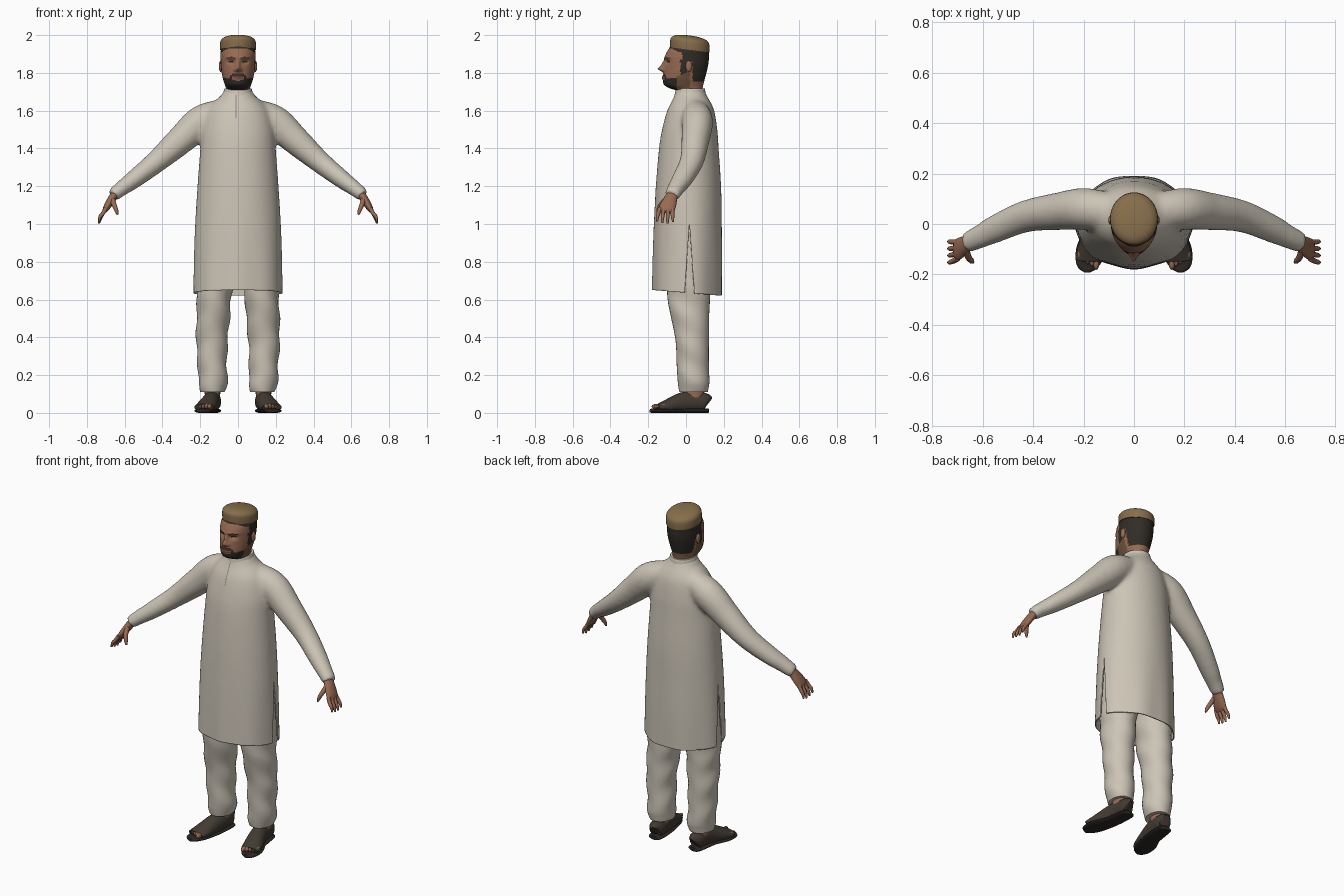
import bpy, bmesh, math
from math import sin, cos, pi, exp
from mathutils import Vector

if "Cube" in bpy.data.objects:
    bpy.data.objects.remove(bpy.data.objects["Cube"])


def material(name, *rgb):
    m = bpy.data.materials.new(name)
    m.use_nodes = True
    m.diffuse_color = (*rgb, 1)
    m.node_tree.nodes["Principled BSDF"].inputs["Base Color"].default_value = (*rgb, 1)
    return m


CLOTH = material("cream cloth", .60, .55, .465)
SEAM = material("seam grey", .25, .23, .19)
SKIN = material("skin", .31, .145, .085)
HAIR = material("dark hair", .03, .025, .02)
STUBBLE = material("stubble", .15, .09, .045)
LIPS = material("lips", .2, .075, .05)
CAP = material("tan cap", .24, .155, .07)
SANDAL = material("sandal leather", .055, .043, .032)
SOLE = material("sandal sole", .025, .021, .018)


def spline(pts, k):
    """Catmull-Rom resampling of a list of tuples."""
    pts = [Vector(p) for p in pts]
    out = []
    for i in range(len(pts) - 1):
        p0, p1, p2, p3 = pts[max(i - 1, 0)], pts[i], pts[i + 1], pts[min(i + 2, len(pts) - 1)]
        for j in range(k):
            t = j / k
            out.append(p1 + (p2 - p0) * (t / 2) + (p0 * 2 - p1 * 5 + p2 * 4 - p3) * (t * t / 2)
                       + (p1 * 3 - p0 - p2 * 3 + p3) * (t ** 3 / 2))
    return out + [pts[-1]]


def tube(bm, pts, n=20, k=4, ref=(0, 1, 0), flat=False):
    """Elliptical sweep through points (x, y, z, radius a, radius b)."""
    pts = spline(pts, k)
    rings = []
    for i, p in enumerate(pts):
        t = (pts[min(i + 1, len(pts) - 1)] - pts[max(i - 1, 0)]).to_3d()
        if flat:
            t = Vector((0, 0, 1))
        u = Vector(ref).cross(t).normalized()
        v = t.cross(u).normalized()
        rings.append([bm.verts.new(Vector(p[:3]) + u * (p[3] * cos(2 * pi * j / n))
                                   + v * (p[4] * sin(2 * pi * j / n))) for j in range(n)])
    for a, b in zip(rings, rings[1:]):
        for j in range(n):
            bm.faces.new((a[j], a[(j + 1) % n], b[(j + 1) % n], b[j]))
    bm.faces.new(rings[0][::-1])
    bm.faces.new(rings[-1])


def ball(bm, loc, size):
    new = bmesh.ops.create_uvsphere(bm, u_segments=14, v_segments=10, radius=1)["verts"]
    for v in new:
        v.co = Vector([c * s + l for c, s, l in zip(v.co, size, loc)])


def finish(name, bm, *mats, angle=50, recalc=True):
    if recalc:
        bmesh.ops.recalc_face_normals(bm, faces=bm.faces)
    for f in bm.faces:
        f.smooth = True
    me = bpy.data.meshes.new(name)
    bm.to_mesh(me)
    bm.free()
    me.set_sharp_from_angle(angle=math.radians(angle))
    for m in mats:
        me.materials.append(m)
    ob = bpy.data.objects.new(name, me)
    bpy.context.scene.collection.objects.link(ob)
    return ob


def upright(rows):
    """Rows (z, half width, front y, back y) to sweep points."""
    return [(0, (f + b) / 2, z, w, (b - f) / 2) for z, w, f, b in rows]


# Tunic: body and sleeves fused into one skin
bm = bmesh.new()
tube(bm, upright([(.55, .24, -.18, .192), (.8, .234, -.176, .193), (1.0, .227, -.17, .19),
                  (1.2, .215, -.16, .186), (1.4, .2, -.143, .173), (1.5, .192, -.127, .166),
                  (1.6, .165, -.1, .15), (1.65, .125, -.075, .128), (1.68, .09, -.062, .11),
                  (1.71, .075, -.055, .1)]), 64, 5, flat=True)
for s in (1, -1):
    tube(bm, [(s * x, y, z, a, b) for x, y, z, a, b in
              [(.07, .045, 1.6, .065, .07), (.19, .06, 1.545, .086, .083), (.3, .05, 1.447, .077, .075),
               (.43, .03, 1.332, .06, .064), (.55, -.02, 1.237, .049, .056),
               (.61, -.05, 1.193, .042, .048), (.665, -.075, 1.15, .036, .042)]], 32, 6)
raw = finish("tunic_raw", bm)
rm = raw.modifiers.new("Remesh", "REMESH")
rm.mode, rm.voxel_size = "VOXEL", .01
deps = bpy.context.evaluated_depsgraph_get()
bm = bmesh.new()
bm.from_mesh(raw.evaluated_get(deps).to_mesh())
bpy.data.objects.remove(raw)
for _ in range(10):
    bmesh.ops.smooth_vert(bm, verts=bm.verts, factor=.5, use_axis_x=True, use_axis_y=True, use_axis_z=True)
# soft folds toward the hem
for v in bm.verts:
    if v.co.z < 1.1:
        r = 1 + .03 * (1.1 - v.co.z) * sin(7 * math.atan2(v.co.y, v.co.x))
        v.co.x *= r
        v.co.y *= r


def cut(co, no, clear=False):
    bmesh.ops.bisect_plane(bm, geom=bm.verts[:] + bm.edges[:] + bm.faces[:],
                           plane_co=co, plane_no=no, clear_inner=clear)


# sloping hem, side slits and the neck placket
apex = Vector((0, .018, 1.0))
n_front, n_back = Vector((0, .37, -.026)), Vector((0, .37, .027))
cut((0, 0, .636), (0, .082, 1), True)
cut(apex, n_front)
cut(apex, n_back)
cut((-.012, 0, 0), (1, 0, 0))
cut((-.007, 0, 0), (1, 0, 0))
slit = []
for f in bm.faces:
    c = f.calc_center_median()
    if c.z < 1 and abs(c.x) > .1 and (c - apex).dot(n_front) > 0 > (c - apex).dot(n_back):
        slit.append(f)
    f.material_index = int(-.012 < c.x < -.007 and 1.56 < c.z < 1.7 and c.y < 0)
bmesh.ops.delete(bm, geom=slit, context="FACES")
tunic = finish("tunic", bm, CLOTH, SEAM, recalc=False)
sol = tunic.modifiers.new("Thickness", "SOLIDIFY")
sol.thickness, sol.offset = .006, -1

# Standing collar
bm = bmesh.new()
tube(bm, upright([(1.66, .088, -.066, .11), (1.685, .079, -.06, .105), (1.715, .073, -.054, .1),
                  (1.718, .068, -.05, .095)]), 40, 3, flat=True)
finish("collar", bm, CLOTH)

# Head and neck, with painted features chosen by position
bm = bmesh.new()
tube(bm, upright([(1.64, .06, -.04, .08), (1.7, .058, -.045, .086), (1.718, .063, -.085, .088),
                  (1.738, .07, -.117, .092), (1.77, .08, -.122, .1), (1.8, .086, -.118, .108),
                  (1.83, .09, -.114, .115), (1.86, .092, -.112, .12), (1.89, .092, -.11, .121),
                  (1.92, .09, -.096, .12), (1.96, .07, -.07, .1)]), 96, 8, flat=True)


def bump(x, z, x0, z0, w, h):
    return exp(-((x - x0) / w) ** 2 - ((z - z0) / h) ** 2)


for v in bm.verts:
    x, y, z = abs(v.co.x), v.co.y, v.co.z
    if y < -.02:
        v.co.y += (-.03 * bump(x, z, 0, 1.821, .013, .014) - .015 * bump(x, z, 0, 1.845, .01, .022)
                   - .008 * bump(x, z, .017, 1.815, .008, .008) + .014 * bump(x, z, .036, 1.857, .018, .012)
                   - .006 * bump(x, z, 0, 1.776, .024, .011) - .006 * bump(x, z, .03, 1.88, .03, .008))
for f in bm.faces:
    c = f.calc_center_median()
    x, y, z = abs(c.x), c.y, c.z
    front = y < -.03
    if (y > .035 and z > 1.755) or (y > -.02 and z > 1.86) or z > 1.928 - max(0, x - .05) * .5:
        f.material_index = 1
    elif front and ((abs(z - 1.882 + abs(x - .035) * .2) < .004 and .013 < x < .06)
                    or (abs(z - 1.859) < .0045 and abs(x - .036) < .014)):
        f.material_index = 1
    elif front and abs(z - 1.775) < .0055 and x < .024:
        f.material_index = 3
    elif y < -.05 and z > 1.71 and (z < 1.757 + x * .25 or (abs(z - 1.79) < .007 and x < .034)
                                    or (abs(x - .036) < .007 and z < 1.79)):
        f.material_index = 1
    elif -.05 < y < .02 and 1.72 < z < 1.8 + y * .4:
        f.material_index = 2
    elif -.03 < y < .005 and 1.79 < z < 1.87:
        f.material_index = 1
finish("head", bm, SKIN, HAIR, STUBBLE, LIPS, angle=80)

# Ears
for s, side in ((1, "left"), (-1, "right")):
    bm = bmesh.new()
    ball(bm, (s * .092, .015, 1.835), (.01, .018, .03))
    finish(side + "_ear", bm, SKIN)

# Round cap, tilted backward
bm = bmesh.new()
tube(bm, upright([(1.922, .094, -.084, .125), (1.95, .095, -.084, .125), (1.972, .091, -.08, .12),
                  (1.988, .072, -.06, .1), (1.996, .04, -.025, .06), (1.998, .004, .015, .023)]), 48, 4, flat=True)
for v in bm.verts:
    v.co.z -= .13 * (v.co.y - .02)
finish("cap", bm, CAP)

# Paired limbs
for s, side in ((1, "left"), (-1, "right")):
    def limb(bm, pts, **kw):
        tube(bm, [(s * p[0], *p[1:]) for p in pts], **kw)

    # Hand with fingers and thumb
    bm = bmesh.new()
    limb(bm, [(.635, -.06, 1.175, .024, .03), (.66, -.077, 1.145, .022, .033), (.682, -.09, 1.11, .02, .04),
              (.7, -.102, 1.08, .016, .043), (.71, -.106, 1.062, .008, .036)])
    for i in range(4):
        d = i - 1.5
        y, drop = -.105 + d * .022, .008 * abs(d - .2)
        limb(bm, [(.699, y, 1.085, .011, .011), (.716, y - .004 + d * .003, 1.055, .0105, .0105),
                  (.73, y - .006 + d * .005, 1.025 + drop, .009, .009),
                  (.736, y - .006 + d * .006, 1.0 + drop, .005, .005)], n=10)
    limb(bm, [(.665, -.1, 1.135, .014, .014), (.657, -.13, 1.105, .013, .013),
              (.645, -.146, 1.075, .011, .011), (.638, -.152, 1.05, .005, .005)], n=10)
    finish(side + "_hand", bm, SKIN)

    # Trouser leg
    bm = bmesh.new()
    limb(bm, [(.105, .015, 1.0, .1, .13), (.118, .015, .75, .1, .12), (.127, .015, .6, .09, .112),
              (.132, .022, .5, .088, .1), (.138, .033, .38, .083, .088), (.136, .036, .25, .077, .085),
              (.133, .04, .17, .077, .084), (.132, .04, .135, .072, .08), (.132, .04, .11, .064, .075)],
         n=32, k=5, flat=True)
    for v in bm.verts:
        v.co.x += .004 * sin(v.co.z * 40 + v.co.y * 20)
    finish(side + "_trouser_leg", bm, CLOTH)

    # Ankle and toes
    bm = bmesh.new()
    limb(bm, [(.135, .045, .14, .042, .05), (.135, .045, .06, .04, .052)], flat=True)
    for i in range(5):
        ball(bm, (s * (.15 + i * .0165), -.152 + i * .009 - .004 * (i == 0), .034),
             (.0125 - i * .001, .026, .014))
    finish(side + "_foot", bm, SKIN)

    # Sandal upper and sole
    bm = bmesh.new()
    limb(bm, [(.13, .112, .05, .02, .04), (.132, .1, .055, .04, .05), (.135, .04, .06, .045, .055),
              (.145, -.02, .052, .047, .056), (.165, -.09, .036, .054, .04), (.178, -.135, .03, .054, .024),
              (.18, -.145, .028, .05, .02)], n=28, ref=(0, 0, 1))
    for v in bm.verts:
        v.co.z = max(v.co.z, .018)
    finish(side + "_sandal_upper", bm, SANDAL)
    bm = bmesh.new()
    limb(bm, [(.13, .12, .011, .015, .011), (.131, .108, .011, .04, .013), (.137, .04, .011, .047, .013),
              (.147, -.03, .011, .05, .013), (.17, -.1, .011, .058, .013), (.182, -.15, .011, .05, .013),
              (.184, -.178, .011, .034, .012), (.184, -.192, .012, .01, .009)], n=20, ref=(0, 0, 1))
    for v in bm.verts:
        v.co.z = min(max(v.co.z, 0), .022)
    finish(side + "_sandal_sole", bm, SOLE, angle=30)
